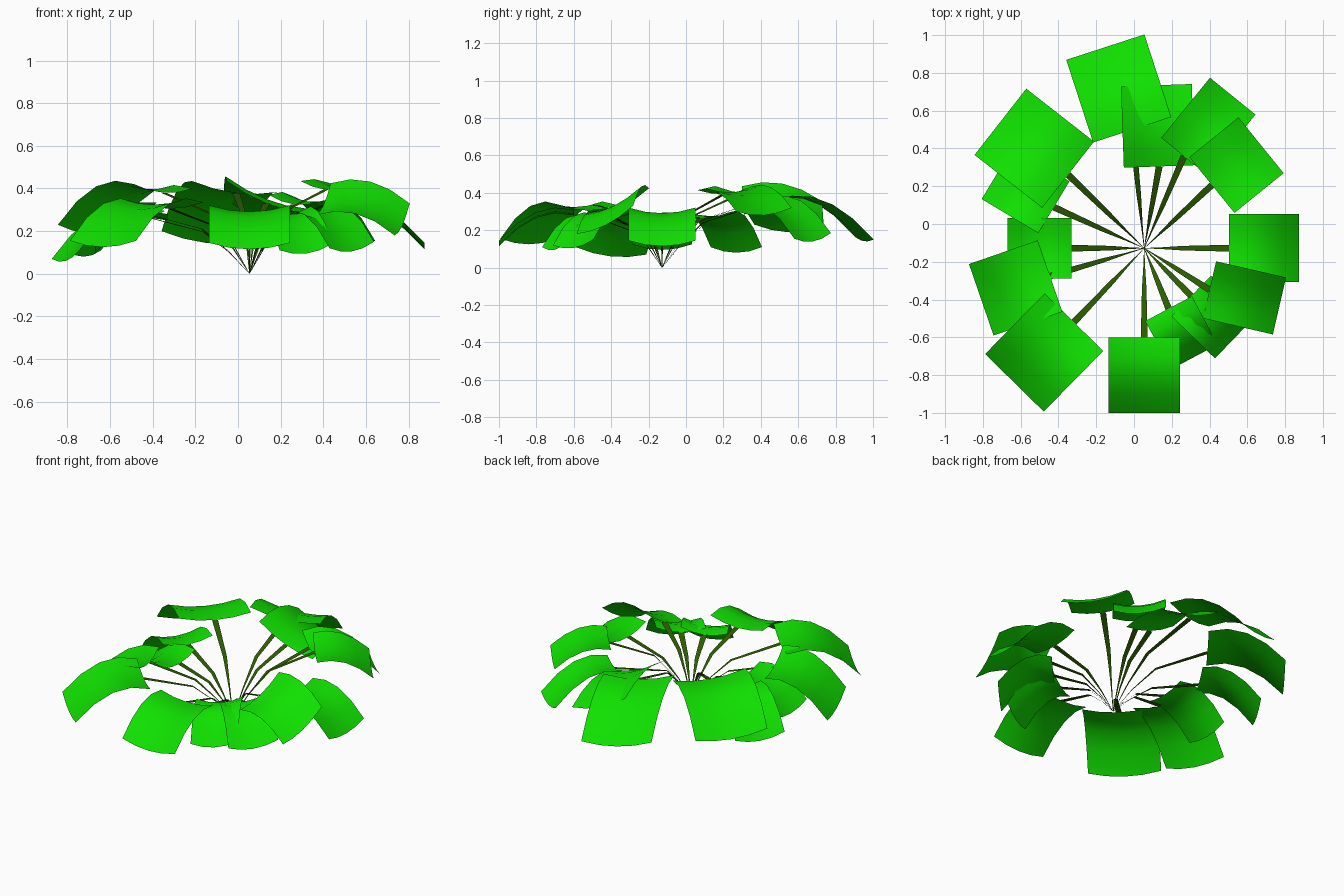
import bpy
from math import radians, sin, cos
from mathutils import Vector

if "Cube" in bpy.data.objects:
    bpy.data.objects.remove(bpy.data.objects["Cube"])


def material(name, color):
    m = bpy.data.materials.new(name)
    m.diffuse_color = (*color, 1)
    m.use_nodes = True
    m.node_tree.nodes["Principled BSDF"].inputs["Base Color"].default_value = m.diffuse_color
    return m


LEAF = material("leaf_green", (0.005, 0.75, 0.0))
STEM = material("stem_olive", (0.025, 0.11, 0.0))
ROOT = Vector((0.054, -0.128, 0))
N = 4           # leaf grid resolution
DIP = 0.03      # trough across the leaf


def polar(deg, r):
    return Vector((cos(radians(deg)) * r, sin(radians(deg)) * r, 0))


def grid(name, rows, mat):
    """Surface through equally long rows of points."""
    w = len(rows[0])
    faces = [(i * w + j, i * w + j + 1, (i + 1) * w + j + 1, (i + 1) * w + j)
             for i in range(len(rows) - 1) for j in range(w - 1)]
    me = bpy.data.meshes.new(name)
    me.from_pydata([p for row in rows for p in row], [], faces)
    me.materials.append(mat)
    me.shade_smooth()
    ob = bpy.data.objects.new(name, me)
    bpy.context.collection.objects.link(ob)


def leaf(name, start, heading, width, length, z_in, z_out, roll, arch):
    along, right = polar(heading, 1), polar(heading - 90, 1)
    rows = []
    for i in range(N + 1):
        t = i / N
        row = []
        for j in range(N + 1):
            s = j / N
            p = start + along * length * t + right * width * (s - 0.5)
            p.z = (z_in + (z_out - z_in) * t + arch * 4 * t * (1 - t)
                   - DIP * 4 * s * (1 - s) + roll * (0.5 - s))
            row.append(p)
        rows.append(row)
    grid(name, rows, LEAF)


def stem(name, angle, radius, height):
    side = polar(angle - 90, 1)
    rows = []
    for r, z, w in ((0, 0, 0.002), (0.2, 0.38, 0.009), (0.45, 0.74, 0.024), (1, 1, 0.036)):
        c = ROOT + polar(angle, radius * r) + Vector((0, 0, height * z))
        rows.append([c - side * w / 2, c + side * w / 2])
    grid(name, rows, STEM)


# stem angle, stem reach, leaf heading, width, length, inner z, outer z, roll, arch
PLANTS = [
    (95.8, 0.63, 108, 0.435, 0.46, 0.41, 0.175, 0.05, 0.07),
    (79.6, 0.44, 92, 0.375, 0.43, 0.36, 0.28, 0.15, 0.055),
    (66.6, 0.53, 51, 0.31, 0.41, 0.355, 0.17, 0.03, 0.08),
    (43, 0.49, 39, 0.38, 0.335, 0.425, 0.31, 0.02, 0.05),
    (0, 0.45, 0, 0.36, 0.37, 0.31, 0.145, 0, 0.07),
    (-32.5, 0.41, -13, 0.31, 0.38, 0.35, 0.255, 0.15, 0.055),
    (-45.5, 0.355, -44, 0.30, 0.32, 0.295, 0.135, 0.03, 0.075),
    (-68, 0.345, -62, 0.28, 0.29, 0.285, 0.125, 0.03, 0.075),
    (-90, 0.472, -90, 0.38, 0.40, 0.31, 0.145, 0, 0.07),
    (226.5, 0.54, 225.5, 0.435, 0.45, 0.335, 0.155, 0, 0.085),
    (196.5, 0.52, 199, 0.40, 0.385, 0.315, 0.09, 0.04, 0.075),
    (180, 0.385, 180, 0.32, 0.34, 0.28, 0.125, 0, 0.07),
    (155.6, 0.525, 149, 0.32, 0.35, 0.295, 0.11, 0, 0.075),
    (136, 0.56, 142, 0.445, 0.455, 0.41, 0.22, 0.02, 0.085),
]

for k, (angle, reach, heading, w, l, z_in, z_out, roll, arch) in enumerate(PLANTS, 1):
    stem(f"stem_{k}", angle, reach, z_in - DIP)
    leaf(f"leaf_{k}", ROOT + polar(angle, reach), heading, w, l, z_in, z_out, roll, arch)
